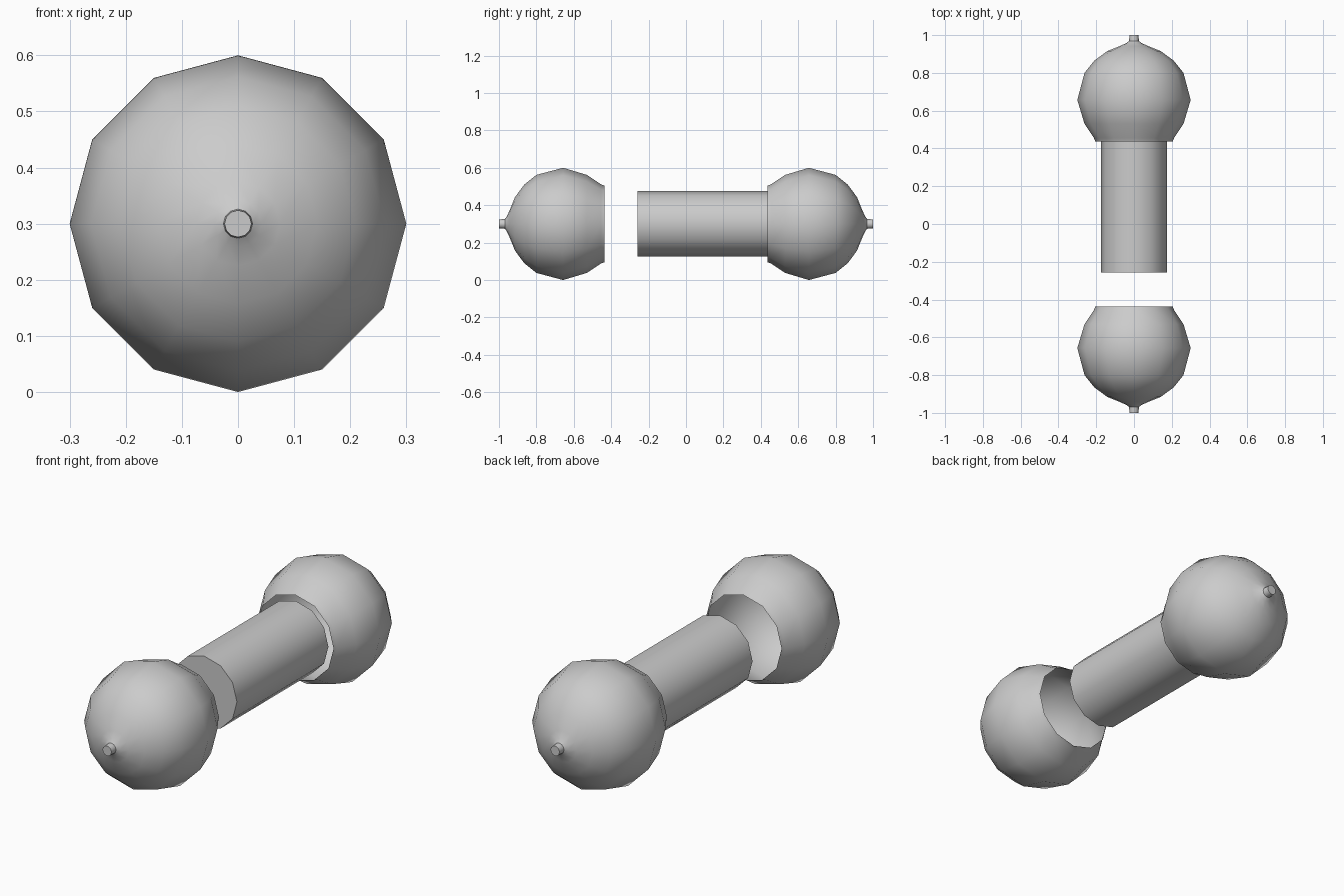
import bpy, bmesh, math

if "Cube" in bpy.data.objects:
    bpy.data.objects.remove(bpy.data.objects["Cube"])

SIDES = 12
AXIS_Z = 0.3


def lathe(name, profile, direction=1, cap_start=False, cap_end=False):
    """Revolve (y, radius) points around the long axis."""
    bm = bmesh.new()
    rings = []
    for y, r in profile:
        rings.append([bm.verts.new((r * math.cos(2 * math.pi * i / SIDES),
                                    direction * y,
                                    AXIS_Z + r * math.sin(2 * math.pi * i / SIDES)))
                      for i in range(SIDES)])
    for a, b in zip(rings, rings[1:]):
        for i in range(SIDES):
            j = (i + 1) % SIDES
            face = [a[i], b[i], b[j], a[j]]
            bm.faces.new(face if direction > 0 else face[::-1])
    if cap_start:
        bm.faces.new(rings[0] if direction > 0 else rings[0][::-1])
    if cap_end:
        bm.faces.new(rings[-1][::-1] if direction > 0 else rings[-1])
    bmesh.ops.recalc_face_normals(bm, faces=bm.faces)
    mesh = bpy.data.meshes.new(name)
    bm.to_mesh(mesh)
    bm.free()
    obj = bpy.data.objects.new(name, mesh)
    bpy.context.collection.objects.link(obj)
    bpy.ops.object.select_all(action='DESELECT')
    obj.select_set(True)
    bpy.context.view_layer.objects.active = obj
    bpy.ops.object.shade_smooth_by_angle(angle=math.radians(50))
    return obj


# Hollow bulbs: open rim towards the middle, small nub at the outer end
bulb = [(0.437, 0.205), (0.455, 0.212), (0.53, 0.262), (0.657, 0.3),
        (0.80, 0.262), (0.865, 0.21), (0.915, 0.142), (0.942, 0.075),
        (0.957, 0.042), (0.968, 0.026), (1.0, 0.024)]
lathe("front_bulb", bulb, -1, cap_end=True)
lathe("back_bulb", bulb, 1, cap_end=True)

# Straight bar seated against the back bulb
lathe("bar", [(-0.258, 0.175), (0.44, 0.175)], 1, cap_start=True, cap_end=True)
